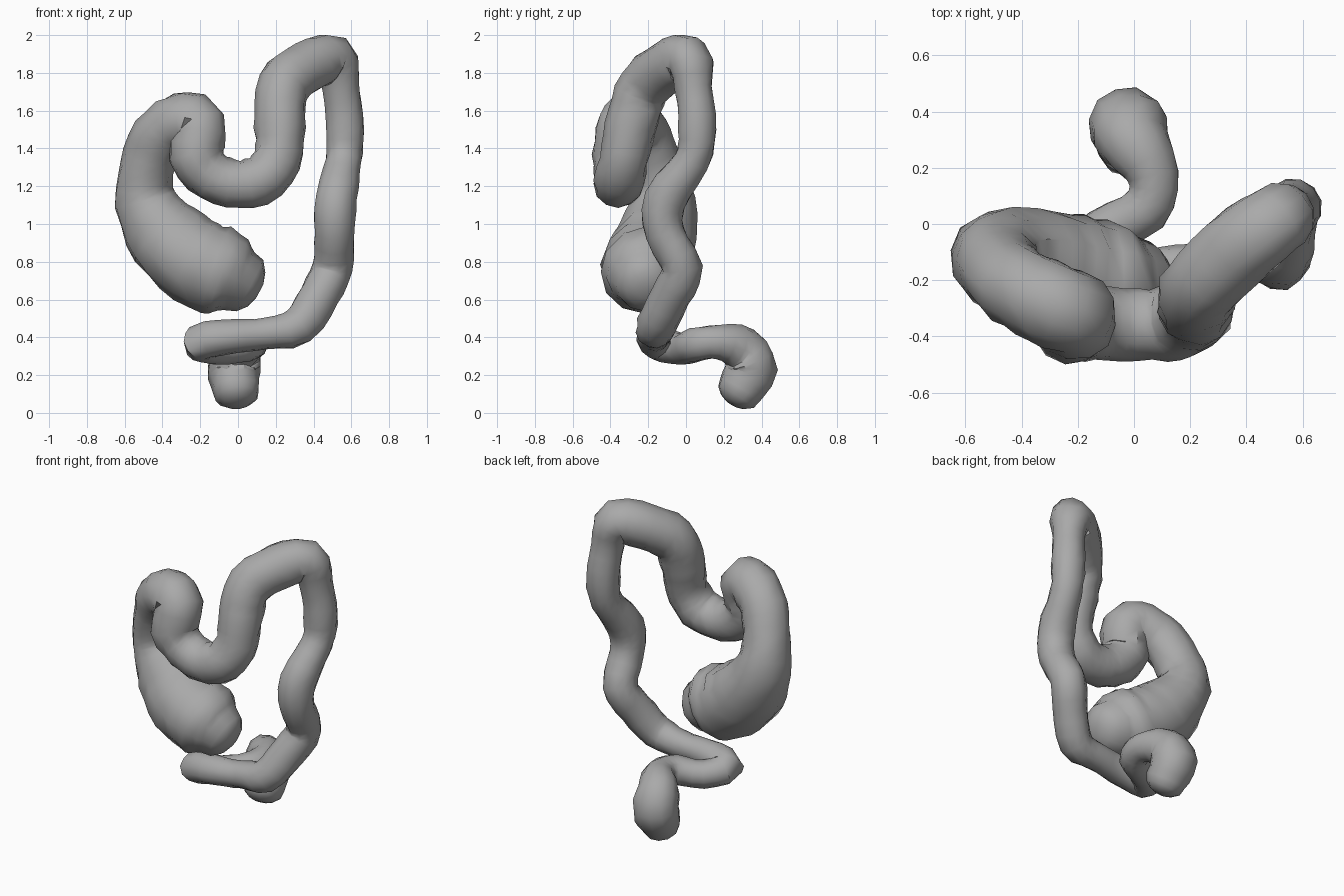
import bpy, bmesh, math, random
from mathutils import Vector

cube = bpy.data.objects.get("Cube")
if cube:
    bpy.data.objects.remove(cube)
random.seed(4)
SIDES, STEPS = 12, 3

grey = bpy.data.materials.new("soft grey")
grey.use_nodes = True
grey.diffuse_color = (0.4, 0.4, 0.4, 1)
grey.node_tree.nodes["Principled BSDF"].inputs["Base Color"].default_value = (0.4, 0.4, 0.4, 1)

# Centre line and radius: pouch, rising limb, cross limb, falling limb, loop, outlet
PATH = [
    (.01, -.22, .70, .17), (-.07, -.22, .74, .225), (-.22, -.20, .80, .235),
    (-.38, -.15, .94, .21), (-.49, -.12, 1.13, .165), (-.48, -.16, 1.30, .145),
    (-.42, -.22, 1.46, .145), (-.31, -.28, 1.54, .15), (-.21, -.32, 1.52, .15),
    (-.22, -.35, 1.36, .145), (-.13, -.35, 1.25, .13), (.01, -.36, 1.21, .127),
    (.15, -.35, 1.25, .133), (.22, -.32, 1.39, .128), (.22, -.28, 1.57, .137),
    (.24, -.22, 1.73, .14), (.36, -.10, 1.83, .14), (.50, .01, 1.87, .13),
    (.545, .04, 1.72, .10), (.565, .06, 1.50, .103), (.56, .03, 1.33, .096),
    (.52, -.11, 1.13, .113), (.51, -.11, .95, .105), (.50, -.02, .77, .108),
    (.43, -.08, .62, .105), (.32, -.16, .46, .103), (.15, -.16, .42, .085),
    (-.02, -.17, .405, .09), (-.20, -.14, .375, .10), (-.11, -.03, .34, .085),
    (.04, .05, .36, .09), (.07, .17, .375, .092), (.0, .29, .34, .125),
    (-.02, .345, .235, .14), (-.01, .285, .12, .125),
]


def blend(a, b, c, d, t):
    return 0.5 * (2 * b + (c - a) * t + (2 * a - 5 * b + 4 * c - d) * t * t
                  + (3 * b - a - 3 * c + d) * t ** 3)


def sample(points):
    keys = [Vector(p) for p in points]
    keys = [2 * keys[0] - keys[1]] + keys + [2 * keys[-1] - keys[-2]]
    out = [blend(*keys[i:i + 4], s / STEPS)
           for i in range(len(keys) - 3) for s in range(STEPS)]
    return out + [keys[-2]]


def round_end(tip, inner):
    # Shrinking rings that dome over an open end
    direction = (tip.xyz - inner.xyz).normalized()
    return [(*(tip.xyz + direction * tip.w * 0.72 * math.sin(a)), tip.w * math.cos(a))
            for a in (0.5, 0.95, 1.3)]


def tube(name, points, material):
    line = sample(points)
    start = [Vector(p) for p in round_end(line[0], line[1])][::-1]
    end = [Vector(p) for p in round_end(line[-1], line[-2])]
    line = start + line + end
    bm = bmesh.new()
    rings, side = [], Vector((0, 1, 0))
    for i, p in enumerate(line):
        ahead = (line[min(i + 1, len(line) - 1)].xyz - line[max(i - 1, 0)].xyz).normalized()
        side = (side - ahead * side.dot(ahead)).normalized()
        other = ahead.cross(side)
        ring = []
        for k in range(SIDES):
            a = math.tau * k / SIDES
            r = p.w * random.uniform(0.96, 1.05)
            ring.append(bm.verts.new(p.xyz + (side * math.cos(a) + other * math.sin(a)) * r))
        rings.append(ring)
    for low, high in zip(rings, rings[1:]):
        for k in range(SIDES):
            n = (k + 1) % SIDES
            bm.faces.new((low[k], low[n], high[n], high[k]))
    bm.faces.new(rings[0][::-1])
    bm.faces.new(rings[-1])
    bmesh.ops.recalc_face_normals(bm, faces=bm.faces)
    mesh = bpy.data.meshes.new(name)
    bm.to_mesh(mesh)
    bm.free()
    mesh.materials.append(material)
    obj = bpy.data.objects.new(name, mesh)
    bpy.context.collection.objects.link(obj)
    bpy.context.view_layer.objects.active = obj
    obj.select_set(True)
    bpy.ops.object.shade_smooth_by_angle(angle=math.radians(40))
    obj.select_set(False)


tube("large_intestine", PATH, grey)
